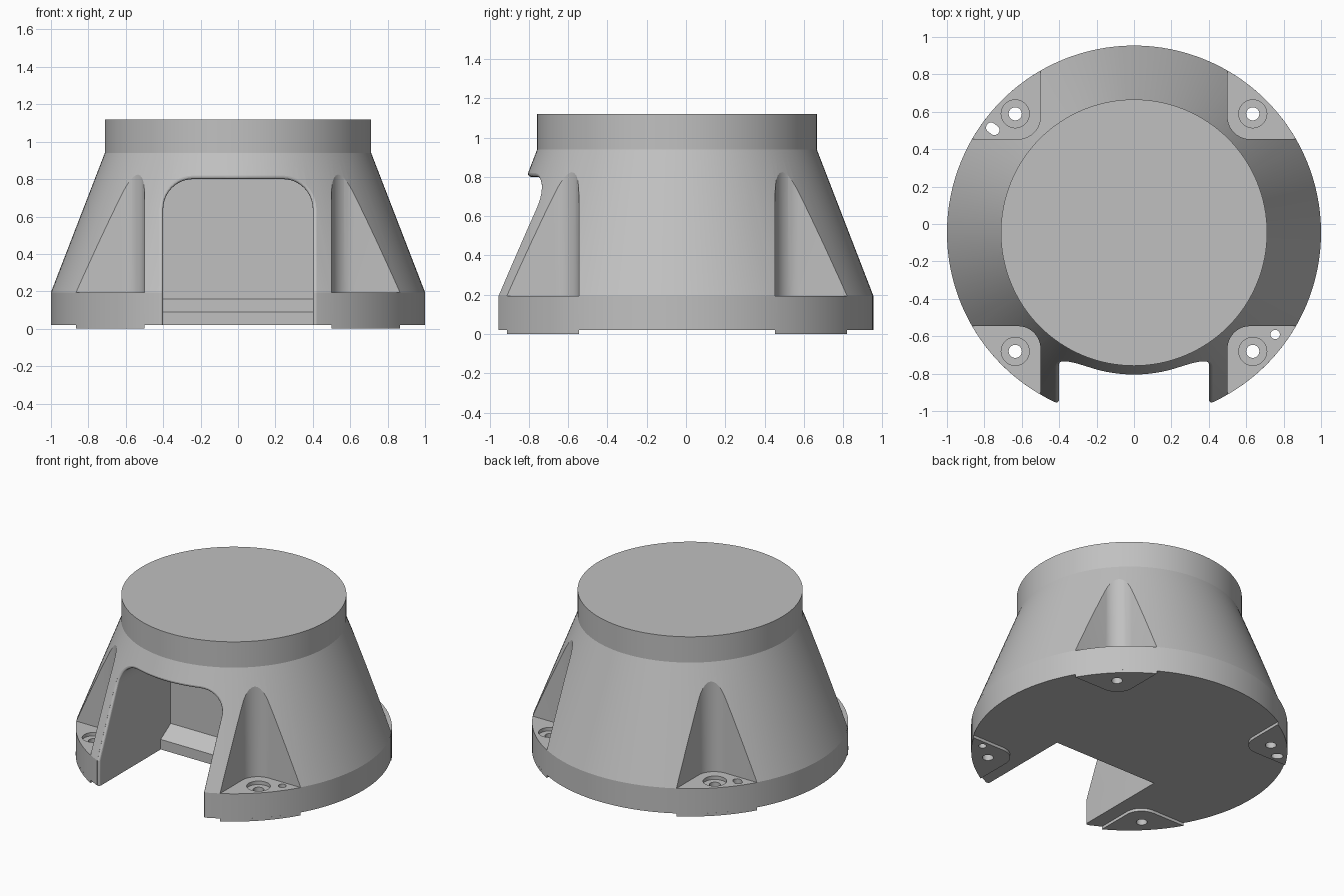
import bpy, bmesh
from math import sin, cos, pi, sqrt, radians, asin
from mathutils import Vector

if "Cube" in bpy.data.objects:
    bpy.data.objects.remove(bpy.data.objects["Cube"])

SHIFT = -0.046                       # centres the cut-away disc on y
BOTTOM, FLOOR, NECK, TOP = 0.02, 0.195, 0.94, 1.12
R_BASE, R_TOP = 1.0, 0.712
WALL, POCKET, POCKET_R = 0.40, 0.50, 0.12
BACK = -0.125                        # rear wall of the front opening

grey = bpy.data.materials.new("light_grey")
grey.use_nodes = True
colour = (0.53, 0.53, 0.53, 1)
grey.diffuse_color = colour
grey.node_tree.nodes["Principled BSDF"].inputs["Base Color"].default_value = colour


def loft(name, rings):
    """Closed solid skinned through rings of equal point count."""
    bm = bmesh.new()
    rows = [[bm.verts.new(p) for p in ring] for ring in rings]
    n = len(rows[0])
    for a, b in zip(rows, rows[1:]):
        for i in range(n):
            j = (i + 1) % n
            bm.faces.new((a[i], a[j], b[j], b[i]))
    bm.faces.new(rows[0][::-1])
    bm.faces.new(rows[-1])
    bmesh.ops.recalc_face_normals(bm, faces=bm.faces)
    mesh = bpy.data.meshes.new(name)
    bm.to_mesh(mesh)
    bm.free()
    mesh.materials.append(grey)
    obj = bpy.data.objects.new(name, mesh)
    bpy.context.collection.objects.link(obj)
    return obj


def prism(name, outline, z0, z1):
    return loft(name, [[(x, y, z) for x, y in outline] for z in (z0, z1)])


def circle(r, n, cx=0, cy=0):
    return [(cx + r * cos(2 * pi * i / n), cy + r * sin(2 * pi * i / n)) for i in range(n)]


def cut(obj, cutters):
    for c in cutters:
        c.hide_render = True
        mod = obj.modifiers.new("cut", 'BOOLEAN')
        mod.operation, mod.solver, mod.object = 'DIFFERENCE', 'EXACT', c
    bpy.context.view_layer.update()
    deps = bpy.context.evaluated_depsgraph_get()
    mesh = bpy.data.meshes.new_from_object(obj.evaluated_get(deps))
    obj.modifiers.clear()
    obj.data = mesh


def finish(obj):
    obj.data.shade_smooth()
    obj.data.set_sharp_from_angle(angle=radians(18))
    obj.location.y = SHIFT


def surface_y(x, z):
    """Front of the flared body at a given x and height."""
    t = min(max((z - FLOOR) / (NECK - FLOOR), 0), 1)
    r = R_BASE + (R_TOP - R_BASE) * t
    return -sqrt(r * r - x * x)


# Turned body: rim, flared skirt, neck
levels = [(R_BASE, BOTTOM), (R_BASE, FLOOR), (R_TOP, NECK), (R_TOP, TOP)]
body = loft("housing_body", [[(x, y, z) for x, y in circle(r, 128)] for r, z in levels])

# Front opening: arch with a rounded mouth that follows the flare
ARCH_TOP, ARCH_R, ROUND = 0.80, 0.16, 0.025
half = [(WALL, z, 1, 0) for z in (-0.05, 0.1, FLOOR, 0.35, 0.5)]
for i in range(11):
    a = pi / 2 * i / 10
    half.append((WALL - ARCH_R + ARCH_R * cos(a), ARCH_TOP - ARCH_R + ARCH_R * sin(a), cos(a), sin(a)))
half += [(WALL - ARCH_R - 0.04 * i, ARCH_TOP, 0, 1) for i in range(1, 6)]
arch = half + [(0, ARCH_TOP, 0, 1)] + [(-x, z, -nx, nz) for x, z, nx, nz in reversed(half)]


def arch_ring(offset, depth=None, y=None):
    ring = []
    for x, z, nx, nz in arch:
        px, pz = x + nx * offset, z + nz * offset
        ring.append((px, surface_y(px, pz) + depth if y is None else y, pz))
    return ring


rings = [arch_ring(0, y=BACK)]
for i in range(7):
    t = radians(13) * i
    t = min(t, radians(76))
    rings.append(arch_ring(ROUND * (1 - cos(t)), depth=ROUND * (1 - sin(t))))
rings.append(arch_ring(ROUND * (1 - cos(radians(76))), y=-1.3))
opening = loft("opening_cutter", rings)


# Corner pockets, feet and mounting holes share one rounded corner
def corner_arc():
    c = POCKET + POCKET_R
    return [(c - POCKET_R * sin(a), c - POCKET_R * cos(a))
            for a in (pi / 2 * i / 10 for i in range(11))]


def place(outline, sx, sy):
    return [(x * sx, y * sy) for x, y in outline]


corners = [(sx, sy) for sx in (1, -1) for sy in (1, -1)]
pocket_outline = [(1.2, POCKET)] + corner_arc() + [(POCKET, 1.2), (1.2, 1.2)]
a0 = asin(POCKET)
rim = [(cos(a), sin(a)) for a in (pi / 2 - a0 - (pi / 2 - 2 * a0) * i / 16 for i in range(17))]
foot_outline = corner_arc()[::-1] + rim[::-1]

cutters, drills = [opening], []
for sx, sy in corners:
    cutters.append(prism("pocket_cutter", place(pocket_outline, sx, sy), FLOOR - 0.001, 1.05))
    hole = (0.635 * sx, 0.635 * sy)
    drills.append(prism("bolt_drill", circle(0.035, 32, *hole), -0.1, 0.3))
    cutters.append(prism("counterbore_cutter", circle(0.075, 40, *hole), FLOOR - 0.025, 0.28))

# Locating holes: one round, one elongated
drills.append(prism("locating_drill", circle(0.025, 24, 0.755, -0.545), -0.1, 0.3))
along = Vector((1, -0.75)).normalized()
across = Vector((-along.y, along.x))
slot = []
for i in range(24):
    a = 2 * pi * (i + 0.5) / 24
    side = 0.012 if cos(a) > 0 else -0.012
    slot.append(Vector((-0.755, 0.555)) + along * (0.026 * cos(a) + side) + across * 0.027 * sin(a))
drills.append(prism("locating_slot_drill", slot, -0.1, 0.3))

cut(body, cutters + drills)
finish(body)

# Raised feet under each corner
for sx, sy in corners:
    name = ("back" if sy > 0 else "front") + ("_left" if sx > 0 else "_right") + "_foot"
    foot = prism(name, place(foot_outline, sx, sy), 0, BOTTOM)
    cut(foot, drills)
    finish(foot)

# Sloped sill along the rear wall of the opening
sill = [(-0.235, BOTTOM), (-0.235, 0.09), (BACK, 0.16), (BACK, BOTTOM)]
finish(loft("rear_sill", [[(x, y, z) for y, z in sill] for x in (-WALL, WALL)]))

# Hexagonal cover with two screw holes on the rear wall
cover_outline = [(0, 0.56), (0.13, 0.49), (0.13, 0.28), (0, 0.21), (-0.13, 0.28), (-0.13, 0.49)]
cover = loft("cover_plate", [[(x, y, z) for x, z in cover_outline] for y in (BACK - 0.005, BACK)])
screws = [loft("screw_drill", [[(x, y, z) for x, z in circle(0.011, 16, 0, h)]
                               for y in (BACK - 0.05, BACK + 0.05)]) for h in (0.267, 0.503)]
cut(cover, screws)
finish(cover)

# Remove the cutting tools
for tool in cutters + drills + screws:
    bpy.data.objects.remove(tool)
